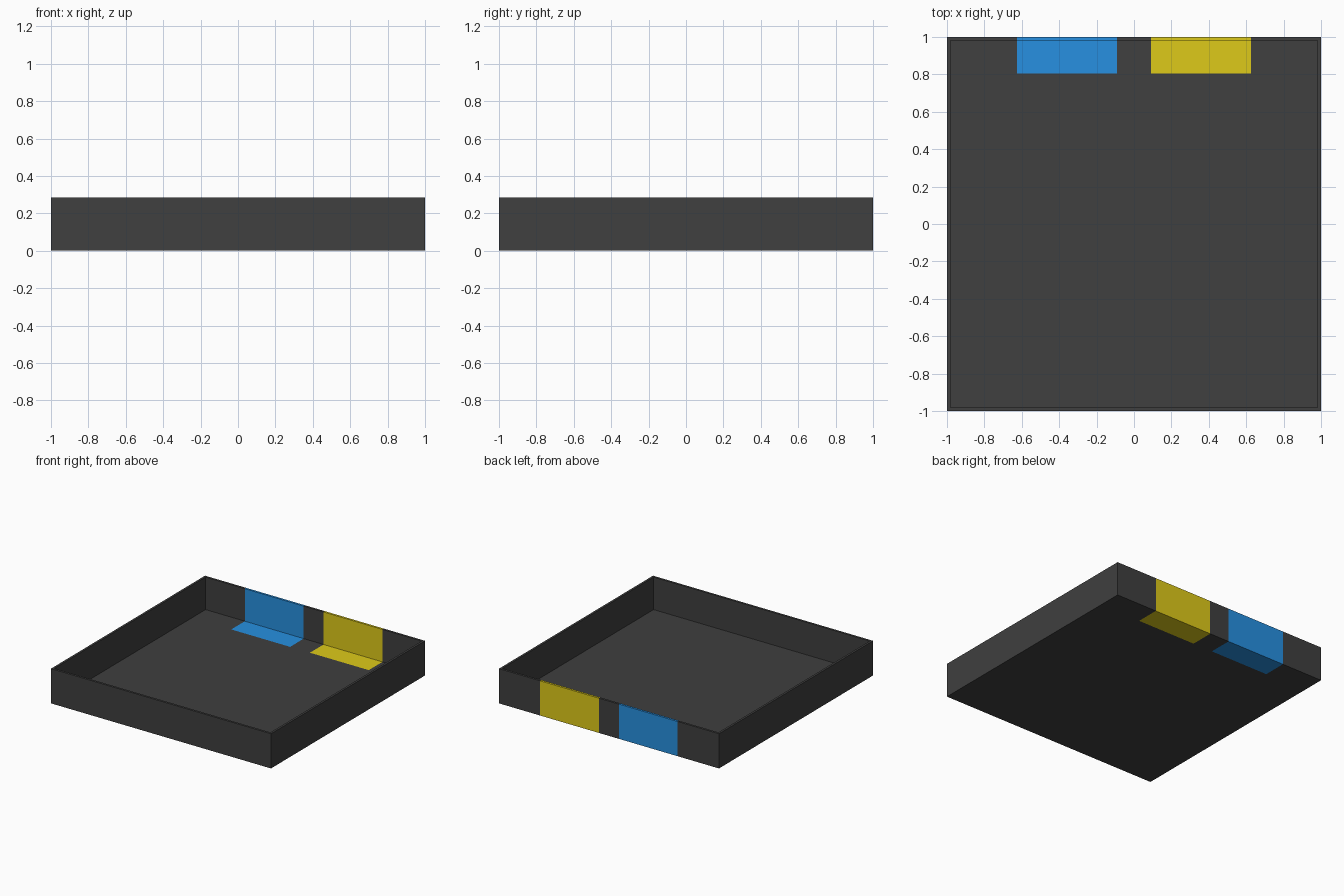
import bpy, bmesh

if "Cube" in bpy.data.objects:
    bpy.data.objects.remove(bpy.data.objects["Cube"])

T, H = 0.018, 0.285                       # wall thickness, wall height
XS = [-1, -0.625, -0.09, 0.09, 0.625, 1]  # cuts along the width
YS = [-1, 0.805, 1]                       # cuts along the depth
BLUE_COL, YELLOW_COL = 1, 3               # columns that carry colour


def material(name, rgb):
    m = bpy.data.materials.new(name)
    m.diffuse_color = (*rgb, 1)
    m.use_nodes = True
    m.node_tree.nodes["Principled BSDF"].inputs["Base Color"].default_value = m.diffuse_color
    return m


def inner(p):
    """Matching point on the inside of the shell."""
    lim = 1 - T
    return (max(-lim, min(lim, p[0])), max(-lim, min(lim, p[1])), max(T, p[2]))


bm = bmesh.new()
cache = {}


def vert(p):
    p = tuple(round(c, 5) for c in p)
    if p not in cache:
        cache[p] = bm.verts.new(p)
    return cache[p]


def face(points, slot):
    bm.faces.new([vert(p) for p in points]).material_index = slot


def panel(points, slot):
    """Outer face plus its inner copy."""
    face(points, slot)
    face([inner(p) for p in reversed(points)], slot)


def wall(a, b, slot):
    """Upright panel above edge a-b, closed with a rim strip."""
    ta, tb = (*a, H), (*b, H)
    panel([(*a, 0), (*b, 0), tb, ta], slot)
    face([ta, tb, inner(tb), inner(ta)], slot)


def colour_slot(col):
    return {BLUE_COL: 1, YELLOW_COL: 2}.get(col, 0)


# floor, front and back walls
for i, (x0, x1) in enumerate(zip(XS, XS[1:])):
    for j, (y0, y1) in enumerate(zip(YS, YS[1:])):
        panel([(x0, y0, 0), (x0, y1, 0), (x1, y1, 0), (x1, y0, 0)],
              colour_slot(i) if j == 1 else 0)
    wall((x0, -1), (x1, -1), 0)
    wall((x1, 1), (x0, 1), colour_slot(i))

# side walls
for y0, y1 in zip(YS, YS[1:]):
    wall((1, y0), (1, y1), 0)
    wall((-1, y1), (-1, y0), 0)

bmesh.ops.recalc_face_normals(bm, faces=bm.faces)
mesh = bpy.data.meshes.new("tray")
bm.to_mesh(mesh)
bm.free()
for m in (material("dark_grey", (0.05, 0.05, 0.05)),
          material("blue", (0.02, 0.28, 0.75)),
          material("yellow", (0.73, 0.59, 0.01))):
    mesh.materials.append(m)
tray = bpy.data.objects.new("tray", mesh)
bpy.context.collection.objects.link(tray)
